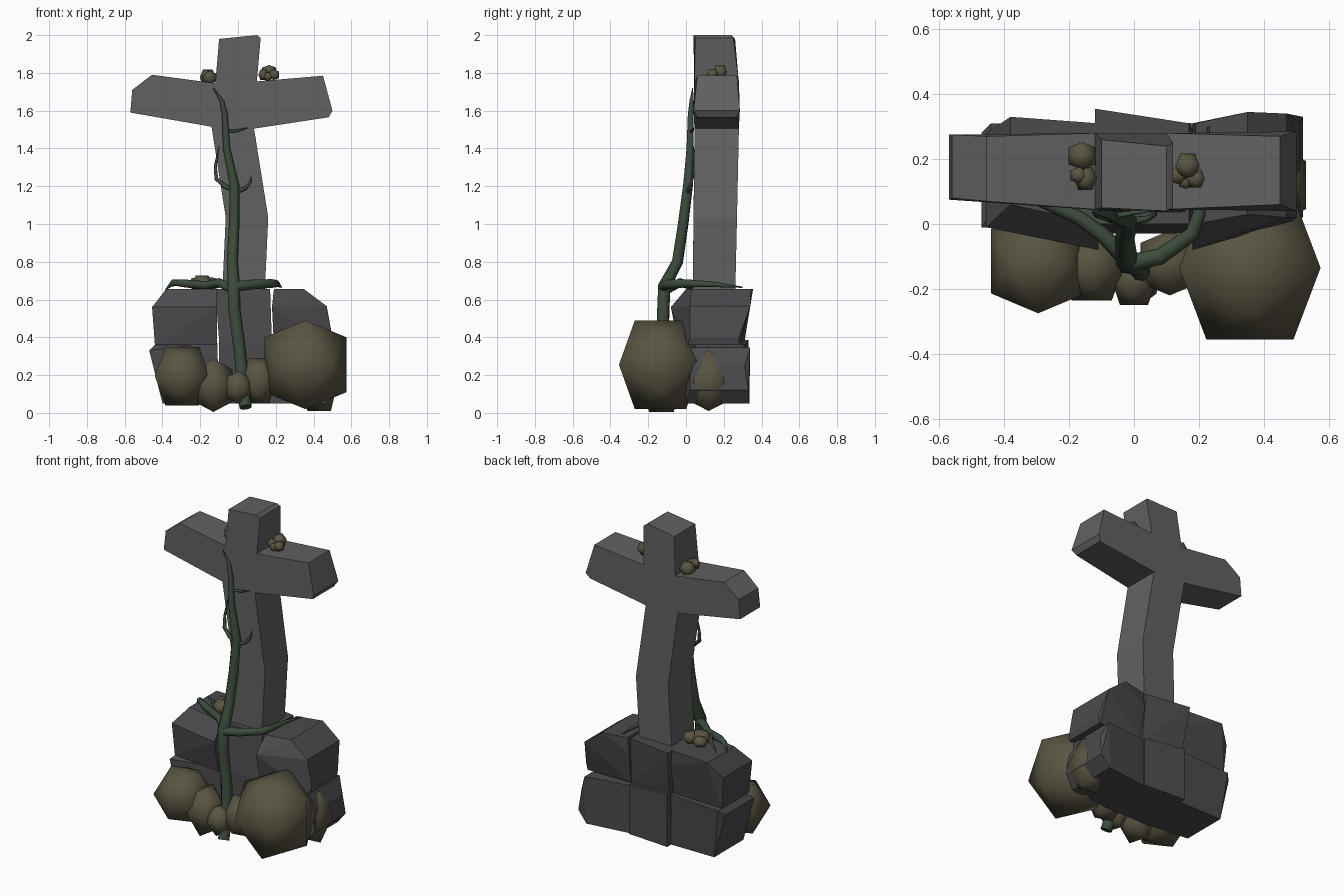
import bpy, bmesh, math
from mathutils import Vector

def material(name, c):
    m = bpy.data.materials.new(name)
    m.diffuse_color = (*c, 1)
    return m

CROSS = material("cross_stone", (.12, .12, .12))
BASE = material("base_stone", (.07, .07, .075))
MOSS = material("mossy_rock", (.10, .09, .055))
VINE = material("vine_green", (.045, .07, .045))

def finish(name, bm, mat, smooth=False):
    bmesh.ops.recalc_face_normals(bm, faces=bm.faces)
    me = bpy.data.meshes.new(name)
    for f in bm.faces:
        f.smooth = smooth
    bm.to_mesh(me)
    bm.free()
    me.materials.append(mat)
    ob = bpy.data.objects.new(name, me)
    bpy.context.collection.objects.link(ob)
    return ob

def hull(bm, pts):
    vs = [bm.verts.new(p) for p in pts]
    r = bmesh.ops.convex_hull(bm, input=vs)
    junk = {v for v in r["geom_interior"] + r["geom_unused"] if isinstance(v, bmesh.types.BMVert)}
    bmesh.ops.delete(bm, geom=list(junk), context='VERTS')

def block(name, prof):
    """Convex rough stone: each profile point is x, z, front y, back y."""
    bm = bmesh.new()
    hull(bm, [(x, y, z) for x, z, a, b in prof for y in (a, b)])
    bmesh.ops.dissolve_limit(bm, angle_limit=math.radians(4), verts=bm.verts, edges=bm.edges)
    finish(name, bm, BASE)

def rock(name, centre, half, turned=False):
    """Squashed icosahedron made from three golden rectangles."""
    p = (math.sqrt(5) - 1) / 2
    bm = bmesh.new()
    pts = []
    for a in (-1, 1):
        for b in (-p, p):
            if turned:
                pts += [(a, b, 0), (b, 0, a), (0, a, b)]
            else:
                pts += [(0, b, a), (b, a, 0), (a, 0, b)]
    c = Vector(centre)
    hull(bm, [c + Vector([q * h for q, h in zip(pt, half)]) for pt in pts])
    finish(name, bm, MOSS, True)

def stem(name, pts):
    """Tapered vine: points are x, y, z, radius."""
    cu = bpy.data.curves.new(name, 'CURVE')
    cu.dimensions = '3D'
    cu.bevel_depth = 1
    cu.bevel_resolution = 2
    cu.use_fill_caps = True
    sp = cu.splines.new('POLY')
    sp.points.add(len(pts) - 1)
    for q, (x, y, z, r) in zip(sp.points, pts):
        q.co = (x, y, z, 1)
        q.radius = r
    tmp = bpy.data.objects.new(name + "_path", cu)
    bpy.context.collection.objects.link(tmp)
    bpy.context.view_layer.update()
    me = bpy.data.meshes.new_from_object(tmp.evaluated_get(bpy.context.evaluated_depsgraph_get()))
    bpy.data.objects.remove(tmp)
    bm = bmesh.new()
    bm.from_mesh(me)
    finish(name, bm, VINE, True)

# weathered cross: leaning outline with its own depth at every corner
outline = [(-.10, 1.98, .05, .26), (.10, 2.0, .04, .24), (.12, 1.985, .05, .25),
           (.10, 1.755, .045, .28), (.45, 1.785, .06, .27), (.50, 1.60, .04, .285),
           (.48, 1.565, .06, .27), (.085, 1.505, .045, .28), (.16, 1.035, .04, .27),
           (.14, .60, .035, .26), (-.085, .60, .035, .26), (-.065, 1.035, .04, .27),
           (-.14, 1.515, .045, .28), (-.57, 1.59, .075, .275), (-.56, 1.71, .08, .275),
           (-.455, 1.79, .07, .27), (-.12, 1.745, .045, .28)]
bm = bmesh.new()
front = [bm.verts.new((x, a, z)) for x, z, a, b in outline]
back = [bm.verts.new((x, b, z)) for x, z, a, b in outline]
bm.faces.new(front)
bm.faces.new(back[::-1])
for i in range(len(front)):
    j = (i + 1) % len(front)
    bm.faces.new((front[j], front[i], back[i], back[j]))
finish("cross", bm, CROSS)

# upper row of base blocks
block("upper_left_block", [(-.455, .56, -.01, .28), (-.38, .655, .06, .33), (-.11, .655, 0, .31),
                           (-.11, .56, -.08, .31), (-.11, .36, -.04, .28), (-.44, .36, 0, .27)])
block("upper_middle_block", [(-.12, .655, .0, .355), (.17, .655, 0, .31),
                             (.18, .36, -.03, .29), (-.10, .38, -.03, .31)])
block("upper_right_block", [(.18, .56, -.08, .31), (.19, .655, 0, .31), (.35, .655, .03, .345),
                            (.47, .565, .02, .34), (.50, .40, .02, .28), (.49, .36, .01, .28),
                            (.19, .36, -.04, .28)])
# lower row of base blocks
block("lower_left_block", [(-.47, .33, -.01, .28), (-.44, .36, .03, .31), (-.11, .375, -.02, .31),
                           (-.10, .05, -.03, .29), (-.40, .05, 0, .29)])
block("lower_middle_block", [(-.10, .385, -.03, .33), (.18, .36, -.03, .31),
                             (.18, .05, -.03, .31), (-.10, .05, -.03, .33)])
block("lower_right_block", [(.18, .35, -.03, .30), (.47, .345, .01, .34), (.51, .25, .02, .31),
                            (.52, .12, .02, .33), (.46, .05, .0, .335), (.18, .05, -.03, .30)])

# mossy boulders at the foot
rock("large_boulder", (.357, -.135, .255), (.2175, .22, .235))
rock("left_boulder", (-.295, -.115, .195), (.145, .16, .155), True)
rock("side_boulder", (.43, .12, .17), (.10, .12, .16), True)
rock("foot_stone_left", (-.13, -.13, .145), (.10, .105, .14))
rock("foot_stone_middle", (0, -.17, .135), (.07, .08, .085))
rock("foot_stone_right", (.11, -.12, .17), (.09, .10, .12), True)

# moss clumps on the arms and the base
clumps = [(-.16, .21, 1.775, .042), (-.15, .14, 1.775, .035), (-.17, .15, 1.79, .025),
          (.165, .18, 1.805, .037), (.135, .15, 1.79, .027), (.19, .14, 1.79, .028),
          (.16, .13, 1.78, .022)]
for i, (x, y, z, r) in enumerate(clumps):
    rock(f"arm_moss_{i}", (x, y, z), (r, r, r), i % 2 == 0)
for i, (x, y, r) in enumerate([(-.19, .12, .055), (-.14, .15, .045), (-.22, .17, .04)]):
    rock(f"base_moss_{i}", (x, y, .685), (r, r, r * .75), i % 2 == 0)

# vine: main stem, two spreading runners and thin tendrils
stem("vine_stem", [(.04, -.20, .03, .034), (.025, -.15, .15, .034), (.01, -.125, .33, .034),
                   (-.02, -.12, .55, .034), (-.022, -.115, .67, .035), (-.03, -.045, .80, .031),
                   (-.02, -.015, 1.0, .029), (-.018, .01, 1.2, .027), (-.035, .015, 1.28, .024),
                   (-.06, .022, 1.4, .02), (-.07, .025, 1.58, .016), (-.085, .03, 1.65, .012),
                   (-.13, .035, 1.72, .002)])
stem("left_runner", [(-.02, -.11, .65, .027), (-.10, -.03, .69, .024), (-.17, .02, .675, .022),
                     (-.28, .07, .685, .021), (-.345, .11, .69, .016), (-.385, .14, .65, .002)])
stem("right_runner", [(-.01, -.12, .67, .027), (.08, -.10, .68, .026), (.18, -.03, .685, .023),
                      (.20, .03, .685, .02), (.21, .15, .68, .014), (.23, .30, .665, .003)])
stem("left_runner_twig", [(-.20, .03, .68, .014), (-.27, .14, .69, .011), (-.36, .21, .67, .002)])
stem("tendril_left", [(-.02, .01, 1.18, .013), (-.07, .015, 1.20, .012), (-.115, .03, 1.24, .011),
                      (-.12, .04, 1.31, .008), (-.10, .04, 1.41, .002)])
stem("tendril_right", [(-.01, .01, 1.17, .013), (.04, .015, 1.19, .01), (.065, .03, 1.22, .007),
                       (.07, .04, 1.26, .002)])
stem("tendril_top", [(-.06, .025, 1.49, .009), (0, .035, 1.495, .007), (.055, .04, 1.51, .002)])
